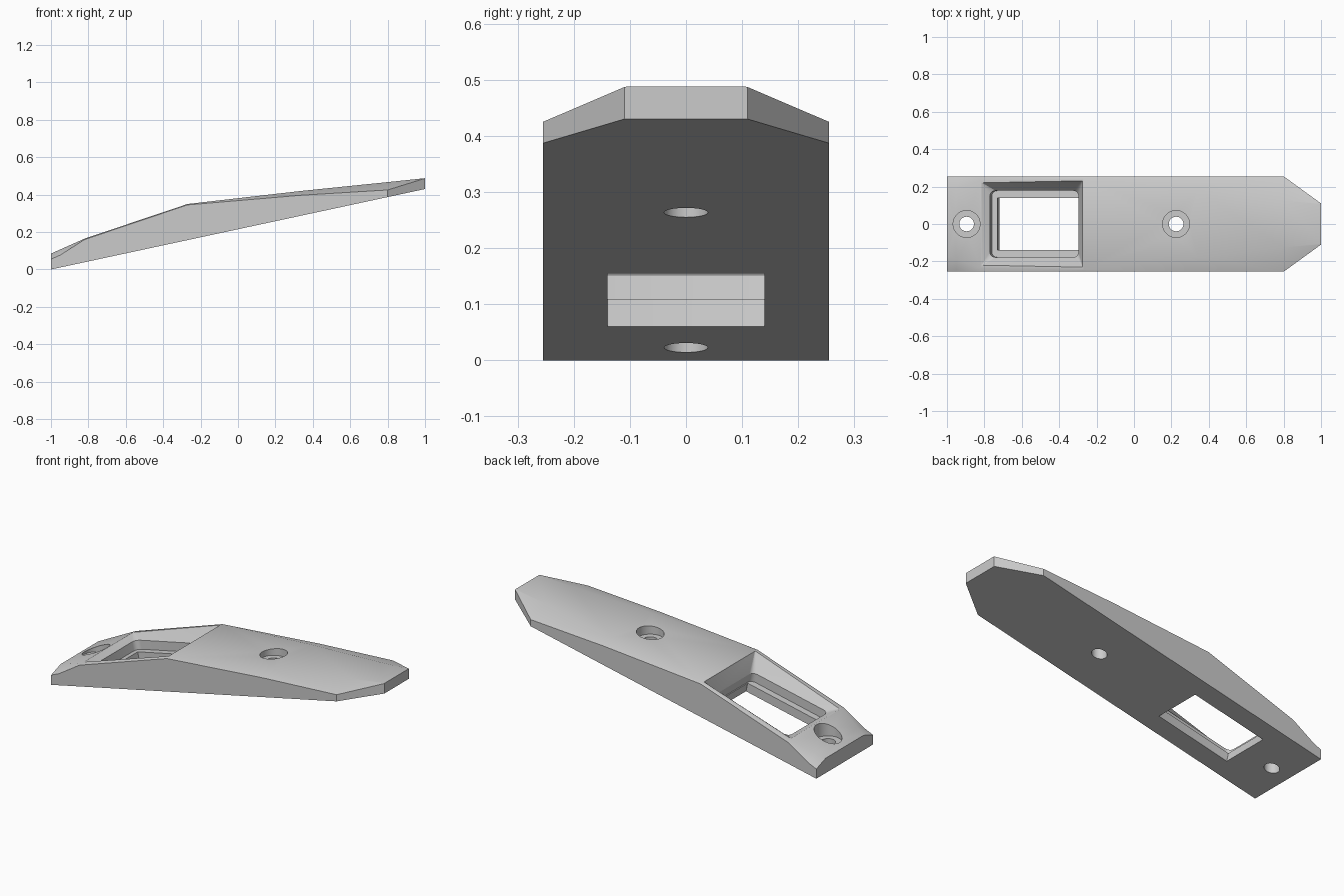
import bpy, bmesh, math
from mathutils import Vector
from mathutils.geometry import delaunay_2d_cdt

cube = bpy.data.objects.get("Cube")
if cube:
    bpy.data.objects.remove(cube, do_unlink=True)

SLOPE = 0.215  # tilt of the flat underside

# Wedge sections: x, half width, shoulder height, ridge half width, ridge height
STATIONS = [
    (-1.00, 0.255, 0.055, 0.170, 0.085),
    (-0.95, 0.255, 0.077, 0.190, 0.107),
    (-0.82, 0.255, 0.160, 0.235, 0.165),
    (-0.27, 0.255, 0.345, 0.245, 0.350),
    (0.34, 0.255, 0.397, 0.180, 0.420),
    (0.80, 0.255, 0.425, 0.125, 0.467),
    (1.00, 0.110, 0.487, 0.105, 0.488),
]


def under(x, y=0):
    return SLOPE * (x + 1)


def upper(x, y):
    """Height of the top skin."""
    for s, e in zip(STATIONS, STATIONS[1:]):
        if x <= e[0] + 1e-5:
            break
    t = (x - s[0]) / (e[0] - s[0])
    w, shoulder, yi, ridge = (p + (q - p) * t for p, q in zip(s[1:], e[1:]))
    k = min(max((abs(y) - yi) / (w - yi), 0), 1)
    return ridge + (shoulder - ridge) * k


def tilted(u, y, h):
    """Point at height h above the underside, measured square to it."""
    return Vector((u - 0.21 * h, y, under(u) + 0.98 * h))


def rounded_rect(x0, x1, w, r, seg=5):
    """Counterclockwise outline with rounded corners."""
    pts = []
    corners = ((x1 - r, w - r, 0), (x0 + r, w - r, 90), (x0 + r, r - w, 180), (x1 - r, r - w, 270))
    for cx, cy, start in corners:
        for i in range(seg + 1):
            a = math.radians(start + 90 * i / seg)
            pts.append((cx + r * math.cos(a), cy + r * math.sin(a)))
    return pts


def circle(x, r, n=40):
    return [(x + r * math.cos(k * math.tau / n), r * math.sin(k * math.tau / n)) for k in range(n)]


def inside(p, ring):
    """True if p lies in a convex counterclockwise ring."""
    return all((b[0] - a[0]) * (p.y - a[1]) - (b[1] - a[1]) * (p.x - a[0]) > 0
               for a, b in zip(ring, ring[1:] + ring[:1]))


def skin(bm, lines, holes, height, flip):
    """Triangulated sheet with creases along lines and openings at holes."""
    pts, edges = [], []
    for line in lines + [h + h[:1] for h in holes]:
        start = len(pts)
        pts += [Vector((p[0], p[1])) for p in line]
        edges += [(i, i + 1) for i in range(start, len(pts) - 1)]
    flat, _, tris, *_ = delaunay_2d_cdt(pts, edges, [], 0, 1e-5)
    verts = [bm.verts.new((p.x, p.y, height(p.x, p.y))) for p in flat]
    for tri in tris:
        centre = sum((flat[i] for i in tri), Vector((0, 0))) / len(tri)
        if not any(inside(centre, h) for h in holes):
            bm.faces.new([verts[i] for i in (tri[::-1] if flip else tri)])


def walls(bm, rings):
    """Bands of faces from the first ring down to the last."""
    loops = [[bm.verts.new(p) for p in ring] for ring in rings]
    n = len(loops[0])
    for a, b in zip(loops, loops[1:]):
        for i in range(n):
            j = (i + 1) % n
            bm.faces.new((a[i], a[j], b[j], b[i]))


bm = bmesh.new()

# Window: flared rim, seat pocket, ledge, through opening
seat = rounded_rect(-0.75, -0.275, 0.178, 0.03)
opening = rounded_rect(-0.72, -0.28, 0.14, 0.002)
window_top = [(x, y * (1.02 + 0.09 * (x + 0.815))) for x, y in rounded_rect(-0.815, -0.275, 0.216, 0.004)]
walls(bm, [
    [(x, y, upper(x, y)) for x, y in window_top],
    [tilted(x, y, 0.10) for x, y in seat],
    [tilted(x, y, 0.05) for x, y in seat],
    [tilted(x, y, 0.05) for x, y in opening],
    [tilted(x, y, 0) for x, y in opening],
])
top_holes, bottom_holes = [window_top], [opening]

# Two screw holes with counterbores
for x, floor in ((-0.895, 0.085), (0.225, 0.365)):
    wide, bore = circle(x, 0.072), circle(x, 0.039)
    walls(bm, [
        [(px, py, upper(px, py)) for px, py in wide],
        [(px, py, floor) for px, py in wide],
        [(px, py, floor) for px, py in bore],
        [(px, py, under(px)) for px, py in bore],
    ])
    top_holes.append(wide)
    bottom_holes.append(bore)

# Top and bottom skins, then the outer sides
front_edge = [(s[0], -s[1]) for s in STATIONS]
back_edge = [(s[0], s[1]) for s in reversed(STATIONS)]
outline = front_edge + back_edge
ribs = [[(x, -w), (x, -yi), (x, yi), (x, w)] for x, w, _, yi, _ in STATIONS]
ridges = [[(s[0], side * s[3]) for s in STATIONS] for side in (-1, 1)]
border = outline + outline[:1]
skin(bm, [border] + ribs + ridges, top_holes, upper, False)
skin(bm, [border], bottom_holes, under, True)
walls(bm, [[(x, y, under(x)) for x, y in outline],
           [(x, y, upper(x, y)) for x, y in outline]])

# Close the end faces up to the ridge corners
for s, side in ((STATIONS[0], -1), (STATIONS[-1], 1)):
    x, w, shoulder, yi, ridge = s
    cap = [(x, -w * side, shoulder), (x, w * side, shoulder), (x, yi * side, ridge), (x, -yi * side, ridge)]
    bm.faces.new([bm.verts.new(p) for p in cap])

bmesh.ops.remove_doubles(bm, verts=bm.verts[:], dist=1e-4)
bm.normal_update()
mesh = bpy.data.meshes.new("wedge_body")
bm.to_mesh(mesh)
bm.free()
body = bpy.data.objects.new("wedge_body", mesh)
bpy.context.scene.collection.objects.link(body)

# Single grey material
grey = bpy.data.materials.new("light_grey")
grey.use_nodes = True
colour = (0.6, 0.6, 0.6, 1)
grey.diffuse_color = colour
grey.node_tree.nodes["Principled BSDF"].inputs["Base Color"].default_value = colour
mesh.materials.append(grey)

# Soft shading on the blended nose, crisp edges elsewhere
bpy.ops.object.select_all(action='DESELECT')
bpy.context.view_layer.objects.active = body
body.select_set(True)
bpy.ops.object.shade_smooth_by_angle(angle=math.radians(20))
